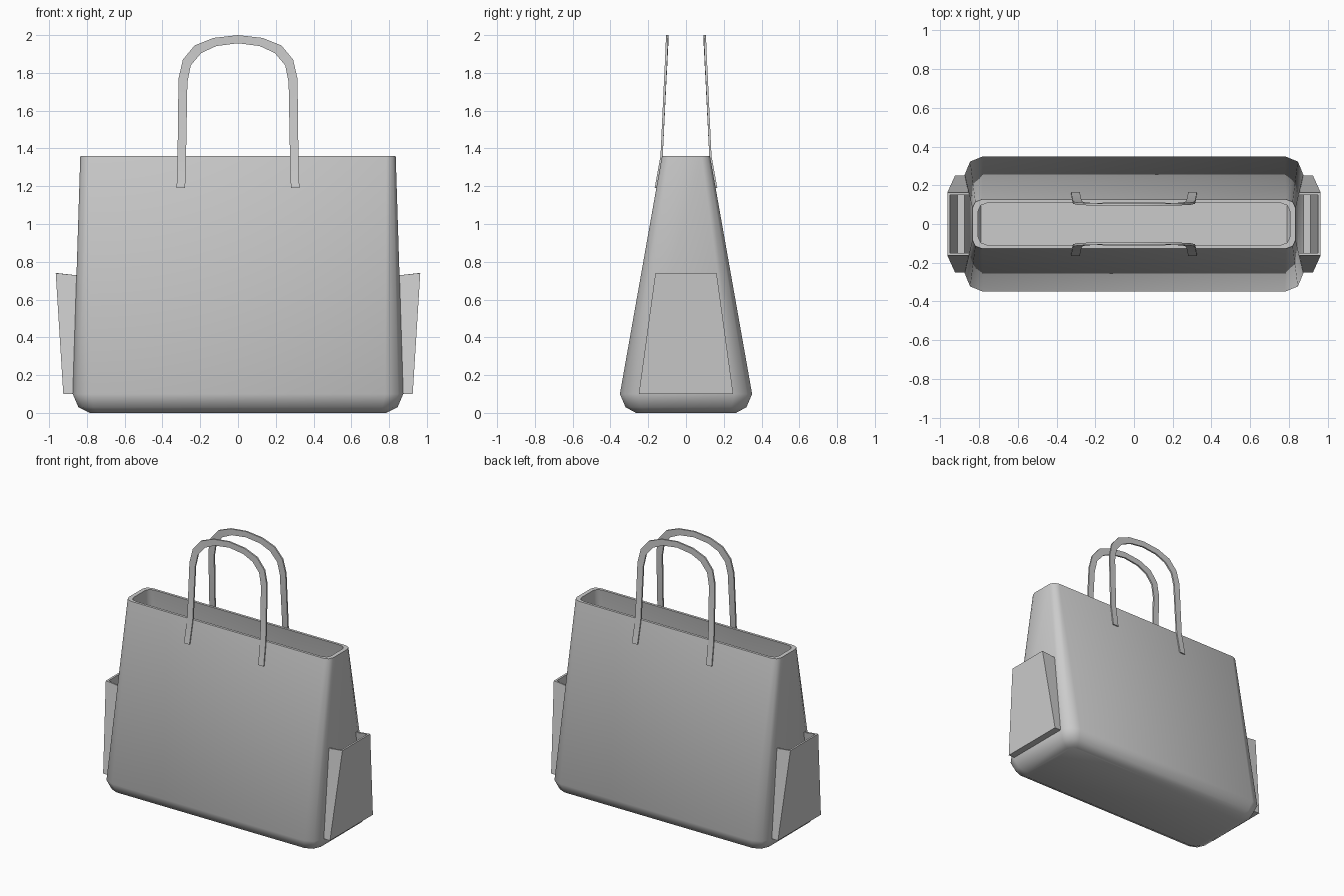
import bpy, bmesh, math

if "Cube" in bpy.data.objects:
    bpy.data.objects.remove(bpy.data.objects["Cube"])


def make_object(name, bm, smooth=True):
    bmesh.ops.recalc_face_normals(bm, faces=bm.faces)
    mesh = bpy.data.meshes.new(name)
    bm.to_mesh(mesh)
    bm.free()
    obj = bpy.data.objects.new(name, mesh)
    bpy.context.collection.objects.link(obj)
    if smooth:
        bpy.ops.object.select_all(action='DESELECT')
        obj.select_set(True)
        bpy.context.view_layer.objects.active = obj
        bpy.ops.object.shade_smooth_by_angle(angle=math.radians(50))
    return obj


def rounded_ring(bm, hx, hy, rx, ry, z, segs=2):
    """Rounded rectangle of vertices at height z."""
    ring = []
    for k, (sx, sy) in enumerate([(1, 1), (-1, 1), (-1, -1), (1, -1)]):
        for i in range(segs + 1):
            a = math.pi / 2 * (k + i / segs)
            ring.append(bm.verts.new((sx * (hx - rx) + rx * math.cos(a),
                                      sy * (hy - ry) + ry * math.sin(a), z)))
    return ring


def bridge(bm, rings):
    for a, b in zip(rings, rings[1:]):
        n = len(a)
        for i in range(n):
            j = (i + 1) % n
            bm.faces.new((a[i], a[j], b[j], b[i]))


# Bag body: outer skin up to the rim, then inner lining down to the floor
sections = [
    (0.785, 0.265, 0.05, 0.05, 0.00),
    (0.845, 0.32, 0.08, 0.08, 0.03),
    (0.875, 0.35, 0.095, 0.095, 0.10),
    (0.835, 0.127, 0.05, 0.045, 1.36),
    (0.805, 0.108, 0.045, 0.04, 1.36),
    (0.845, 0.325, 0.08, 0.08, 0.10),
    (0.79, 0.27, 0.05, 0.05, 0.025),
]
bm = bmesh.new()
rings = [rounded_ring(bm, *s) for s in sections]
bridge(bm, rings)
bm.faces.new(rings[0])
bm.faces.new(rings[-1])
make_object("bag_body", bm)

# Side pockets: open-topped tapered pouches
for side, label in ((1, "right"), (-1, "left")):
    bm = bmesh.new()
    profile = [(0.86, 0.25, 0.10), (0.925, 0.25, 0.10),
               (0.965, 0.162, 0.74), (0.85, 0.162, 0.728)]
    p, q = [[bm.verts.new((side * x, s * y, z)) for x, y, z in profile]
            for s in (1, -1)]
    bm.faces.new(p)
    bm.faces.new(q[::-1])
    bm.faces.new((p[1], p[0], q[0], q[1]))
    bm.faces.new((p[2], p[1], q[1], q[2]))
    pocket = make_object(label + "_pocket", bm, smooth=False)
    wall = pocket.modifiers.new("wall", 'SOLIDIFY')
    wall.thickness = 0.013
    wall.offset = -1
    wall.use_even_offset = True

# Handles: flat straps, outer and inner edge points as (x, z) with depth y
half = [((0.325, 1.19), (0.28, 1.19), 0.160), ((0.32, 1.36), (0.275, 1.36), 0.129),
        ((0.315, 1.77), (0.268, 1.75), 0.110), ((0.292, 1.87), (0.25, 1.84), 0.105),
        ((0.23, 1.945), (0.195, 1.905), 0.102), ((0.13, 1.985), (0.115, 1.942), 0.100)]
mirrored = [((-o[0], o[1]), (-i[0], i[1]), y) for o, i, y in reversed(half)]
path = half + [((0, 2.0), (0, 1.957), 0.099)] + mirrored
for side, label in ((-1, "front"), (1, "back")):
    bm = bmesh.new()
    rings = [[bm.verts.new((x, side * (y + d), z)) for (x, z), d in
              ((o, 0.006), (i, 0.006), (i, -0.006), (o, -0.006))]
             for o, i, y in path]
    bridge(bm, rings)
    bm.faces.new(rings[0])
    bm.faces.new(rings[-1])
    make_object(label + "_handle", bm)
